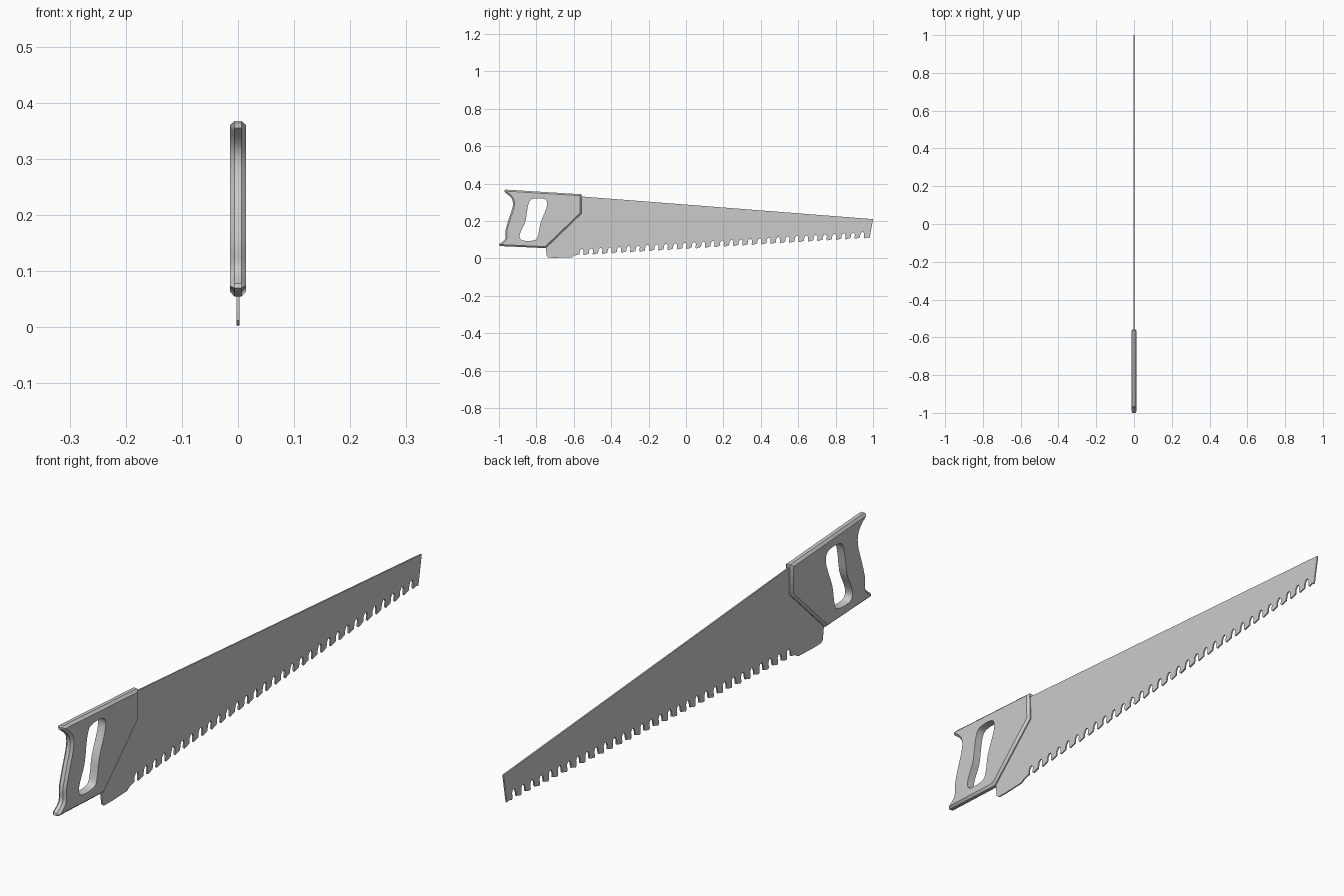
import bpy, bmesh
from mathutils import Vector

if "Cube" in bpy.data.objects:
    bpy.data.objects.remove(bpy.data.objects["Cube"])


def finish(bm, name, angle=0.6):
    bmesh.ops.recalc_face_normals(bm, faces=bm.faces)
    mesh = bpy.data.meshes.new(name)
    bm.to_mesh(mesh)
    bm.free()
    obj = bpy.data.objects.new(name, mesh)
    bpy.context.collection.objects.link(obj)
    bpy.ops.object.select_all(action='DESELECT')
    obj.select_set(True)
    bpy.context.view_layer.objects.active = obj
    bpy.ops.object.shade_smooth_by_angle(angle=angle)
    return obj


def spline(pts, steps=4, closed=False):
    """Catmull-Rom curve through (y, z) points."""
    p = [Vector(q) for q in pts]
    n = len(p)
    get = (lambda i: p[i % n]) if closed else (lambda i: p[max(0, min(n - 1, i))])
    out = []
    for i in range(n if closed else n - 1):
        a, b, c, d = (get(i + k) for k in (-1, 0, 1, 2))
        for s in range(steps):
            t = s / steps
            out.append(0.5 * (2 * b + (c - a) * t + (2 * a - 5 * b + 4 * c - d) * t ** 2
                              + (3 * b - a - 3 * c + d) * t ** 3))
    return out if closed else out + [p[-1]]


def inset(pts, dist):
    """Offset a clockwise outline inwards with mitred corners."""
    out = []
    for i, p in enumerate(pts):
        e1 = (p - pts[i - 1]).normalized()
        e2 = (pts[(i + 1) % len(pts)] - p).normalized()
        n1, n2 = Vector((e1.y, -e1.x)), Vector((e2.y, -e2.x))
        out.append(p + (n1 + n2) * dist / max(0.5, 1 + n1.dot(n2)))
    return out


def ring(bm, pts, x):
    return [bm.verts.new((x, p[0], p[1])) for p in pts]


def bridge(bm, a, b):
    for i in range(len(a)):
        bm.faces.new((a[i - 1], a[i], b[i], b[i - 1]))


def cap(bm, *loops):
    edges = []
    for loop in loops:
        for i in range(len(loop)):
            e = bm.edges.get((loop[i - 1], loop[i]))
            edges.append(e or bm.edges.new((loop[i - 1], loop[i])))
    bmesh.ops.triangle_fill(bm, use_beauty=True, use_dissolve=False, edges=edges)


# Handle: chamfered outline with a finger hole
HALF, CHAMFER = 0.0145, 0.008
grip = spline([(-0.998, 0.078), (-0.967, 0.105), (-0.965, 0.15), (-0.948, 0.21),
               (-0.926, 0.28), (-0.933, 0.322), (-0.970, 0.355)])
outline = [Vector(p) for p in [(-0.992, 0.066), (-1.0, 0.070)]] + grip + \
          [Vector(p) for p in [(-0.971, 0.364), (-0.965, 0.368), (-0.56, 0.343),
                               (-0.558, 0.24), (-0.75, 0.055)]]
hole = spline([(-0.825, 0.317), (-0.765, 0.32), (-0.744, 0.302), (-0.748, 0.265),
               (-0.778, 0.19), (-0.79, 0.125), (-0.807, 0.098), (-0.868, 0.095),
               (-0.889, 0.112), (-0.883, 0.145), (-0.858, 0.2), (-0.845, 0.28)], 3, True)
small = inset(outline, CHAMFER)
bm = bmesh.new()
rings = [ring(bm, small, -HALF), ring(bm, outline, -HALF + CHAMFER),
         ring(bm, outline, HALF - CHAMFER), ring(bm, small, HALF)]
for a, b in zip(rings, rings[1:]):
    bridge(bm, a, b)
h0, h1 = ring(bm, hole, -HALF), ring(bm, hole, HALF)
bridge(bm, h0, h1)
cap(bm, rings[0], h0)
cap(bm, rings[3], h1)
finish(bm, "handle")

# Blade: tapered sheet with hooked teeth along the lower edge
THICK, TEETH, START, END = 0.0025, 31, -0.57, 0.98
pitch = (END - START) / TEETH
tooth = [(0.0, 0.006), (0.05, 0.024), (0.2, 0.034), (0.36, 0.033), (0.46, 0.024),
         (0.42, 0.004), (0.5, 0.0), (0.75, 0.003)]
edge = [(-0.65, 0.24), (-0.72, 0.15), (-0.75, 0.06), (-0.744, 0.012), (-0.735, 0.004),
        (-0.70, 0.003), (-0.61, 0.006), (-0.595, 0.016)]
for i in range(TEETH):
    for u, v in tooth:
        y = START + (i + u) * pitch
        edge.append((y, 0.016 + 0.093 * (y - START) / (END - START) + v))
edge += [(END + 0.002, 0.109), (1.0, 0.21), (-0.57, 0.332), (-0.62, 0.32)]
bm = bmesh.new()
b0, b1 = ring(bm, edge, -THICK), ring(bm, edge, THICK)
bridge(bm, b0, b1)
cap(bm, b0)
cap(bm, b1)
finish(bm, "blade")
